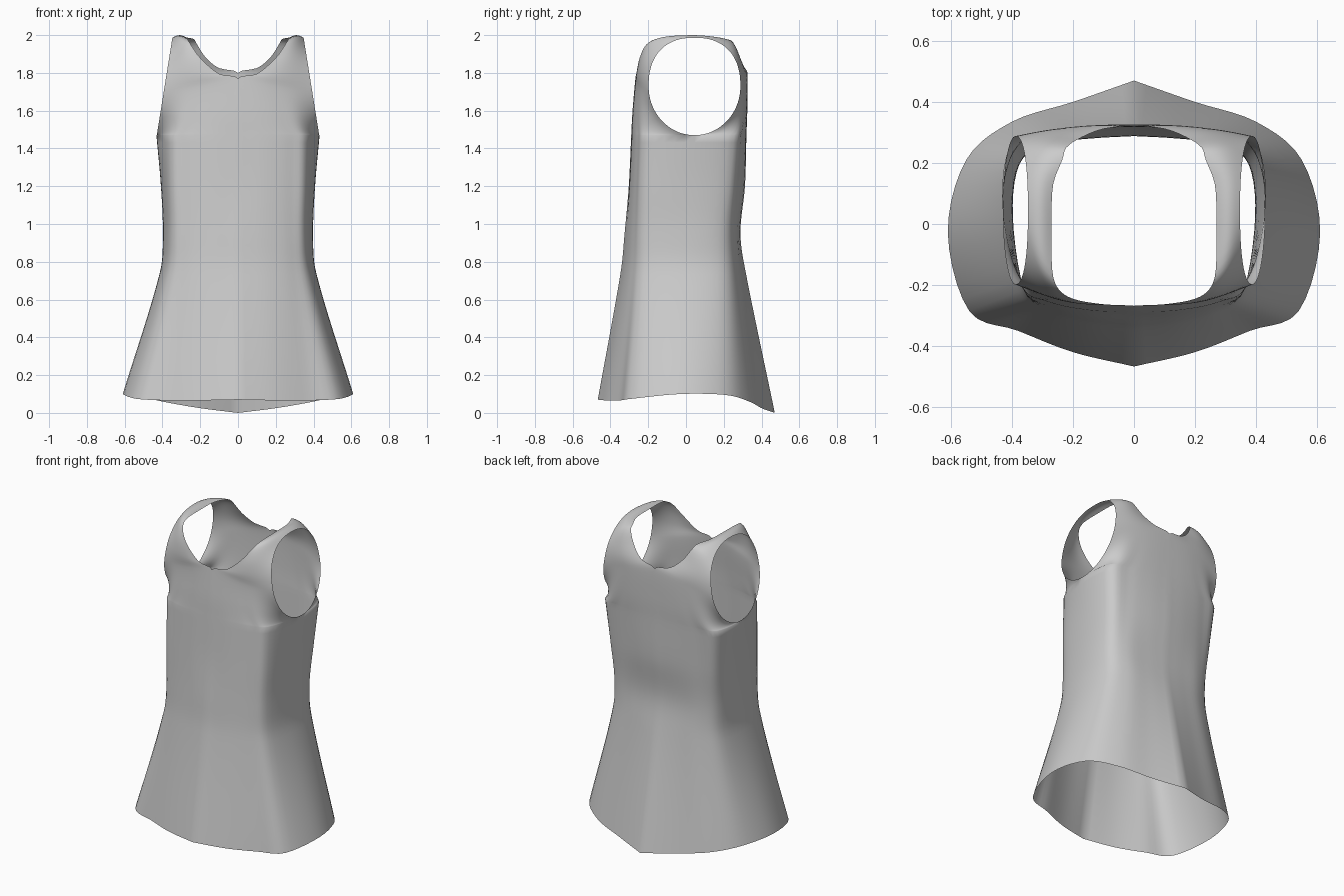
import bpy, bmesh, math
from mathutils import Vector

if "Cube" in bpy.data.objects:
    bpy.data.objects.remove(bpy.data.objects["Cube"])

COLS = 20      # columns from centre line to side seam
ROWS = 36      # rows from hem to underarm
STEP = 5       # degrees between rows around the armhole


def spline(keys, points, t):
    """Smooth curve through points placed at uneven keys."""
    last = len(keys) - 1

    def slope(i):
        a, b = max(i - 1, 0), min(i + 1, last)
        return (points[b] - points[a]) / (keys[b] - keys[a])

    i = 0
    while i < last - 1 and t > keys[i + 1]:
        i += 1
    h = keys[i + 1] - keys[i]
    f = (t - keys[i]) / h
    g = 1 - f
    return (points[i] * (g * g * (1 + 2 * f)) + points[i + 1] * (f * f * (3 - 2 * f))
            + slope(i) * (h * f * g * g) - slope(i + 1) * (h * f * f * g))


def section(z, pairs):
    return [Vector((x, y, z)) for x, y in pairs]


# Half sections of the body, centre front to side to centre back
hem = [Vector(p) for p in (
    (0, -.467, .07), (.2, -.42, .066), (.38, -.35, .066), (.54, -.285, .075),
    (.61, -.03, .1), (.55, .21, .095), (.4, .335, .06), (.2, .4, .025), (0, .47, 0))]
hip = section(.75, ((0, -.345), (.16, -.325), (.29, -.285), (.375, -.22), (.412, 0),
                    (.385, .2), (.28, .275), (.14, .3), (0, .315)))
waist = section(.95, ((0, -.325), (.15, -.31), (.28, -.275), (.36, -.215), (.397, .02),
                      (.375, .2), (.28, .262), (.14, .28), (0, .288)))
ribs = section(1.2, ((0, -.303), (.15, -.295), (.28, -.265), (.365, -.21), (.407, .04),
                     (.385, .23), (.28, .28), (.14, .303), (0, .312)))
chest = section(1.47, ((0, -.29), (.15, -.282), (.28, -.255), (.37, -.2), (.43, .045),
                       (.405, .255), (.28, .298), (.14, .315), (0, .32)))
levels = [hem, hip, waist, ribs, chest]
heights = [.07, .75, .95, 1.2, 1.47]

# Centre front, neckline and centre back, keyed by angle around the armhole
neck = {
    0: (0, -.29, 1.47), 45: (0, -.283, 1.6), 80: (0, -.268, 1.77),
    100: (.1, -.263, 1.795), 125: (.2, -.245, 1.88), 145: (.25, -.21, 1.95),
    160: (.268, -.15, 1.98), 180: (.27, 0, 1.985), 200: (.265, .13, 1.985),
    215: (.235, .21, 1.98), 230: (.222, .25, 1.96), 250: (.17, .285, 1.88),
    265: (.1, .312, 1.825), 280: (0, .325, 1.8), 315: (0, .325, 1.62),
    360: (0, .32, 1.47)}
neck_keys = list(neck)
neck_points = [Vector(p) for p in neck.values()]


def body_point(u, t):
    ring = [spline(heights, [lv[i] for lv in levels], t) for i in range(len(hem))]
    return spline(list(range(len(hem))), ring, u * (len(hem) - 1))


def armhole_point(deg):
    s, c = math.sin(math.radians(deg)), math.cos(math.radians(deg))
    if c < 0:  # squarer over the shoulder
        s = math.copysign(abs(s) ** .85, s)
        c = -abs(c) ** .85
    z = 1.728 - .258 * c
    return Vector((.43 - .16 * (z - 1.47), .045 - .243 * s, z))


def bodice_point(deg, f):
    """f runs from the armhole edge to the centre line or neckline."""
    s, c = math.sin(math.radians(deg)), math.cos(math.radians(deg))
    p = armhole_point(deg).lerp(spline(neck_keys, neck_points, deg), f)
    if c > 0:  # carry the rounded chest shape up around the armhole
        end = 0 if deg < 180 else 1
        base = body_point(.5 + (end - .5) * f, heights[-1])
        flat = chest[4].lerp(chest[-end], f)
        p += (base - flat) * (1 - abs(s))
    bulge = math.sin(math.pi * f)
    p.y -= bulge * s * (.022 if s > 0 else .012)
    p.z += bulge * max(0, -c) * .014
    p.x = max(p.x, 0)
    return p


def add_grid(bm, rows):
    grid = [[bm.verts.new(p) for p in row] for row in rows]
    for low, high in zip(grid, grid[1:]):
        for i in range(len(low) - 1):
            bm.faces.new((low[i], low[i + 1], high[i + 1], high[i]))


bm = bmesh.new()
# Skirt and waist
add_grid(bm, [[body_point(c / (2 * COLS), heights[0] + (heights[-1] - heights[0]) * r / ROWS)
               for c in range(2 * COLS + 1)] for r in range(ROWS + 1)])
# Bodice and shoulder strap around the armhole
add_grid(bm, [[bodice_point(d, 1 - c / COLS) for c in range(COLS + 1)]
              for d in range(0, 361, STEP)])
bmesh.ops.remove_doubles(bm, verts=bm.verts, dist=.0005)

# Mirror to the other half and weld along the centre
half = list(bm.verts) + list(bm.edges) + list(bm.faces)
bmesh.ops.mirror(bm, geom=half, axis='X', merge_dist=.0005)
bmesh.ops.remove_doubles(bm, verts=bm.verts, dist=.0005)
bmesh.ops.recalc_face_normals(bm, faces=bm.faces)
front = min(bm.faces, key=lambda f: f.calc_center_median().y)
if front.normal.y > 0:
    bmesh.ops.reverse_faces(bm, faces=bm.faces)

mesh = bpy.data.meshes.new("sleeveless_dress")
bm.to_mesh(mesh)
bm.free()
dress = bpy.data.objects.new("sleeveless_dress", mesh)
bpy.context.collection.objects.link(dress)

# Fabric
fabric = bpy.data.materials.new("light grey fabric")
fabric.use_nodes = True
grey = (.6, .6, .6, 1)
fabric.diffuse_color = grey
fabric.node_tree.nodes["Principled BSDF"].inputs["Base Color"].default_value = grey
mesh.materials.append(fabric)

bpy.context.view_layer.objects.active = dress
dress.select_set(True)
bpy.ops.object.shade_smooth_by_angle(angle=math.radians(60))
